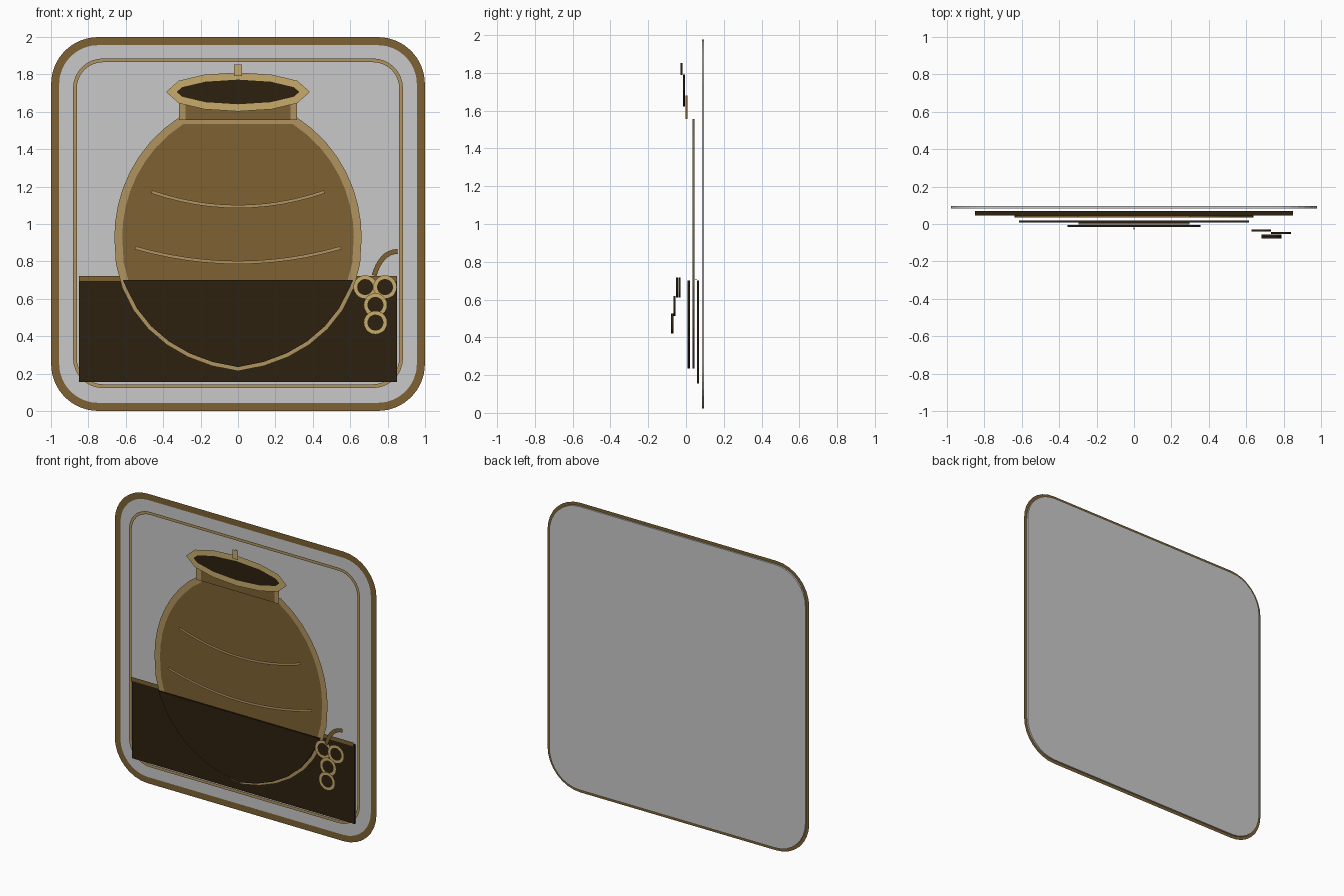
import bpy, bmesh, math
from mathutils import Vector

if "Cube" in bpy.data.objects:
    bpy.data.objects.remove(bpy.data.objects["Cube"])


def material(name, r, g, b):
    lin = [((c / 255 + 0.055) / 1.055) ** 2.4 for c in (r, g, b)] + [1]
    m = bpy.data.materials.new(name)
    m.use_nodes = True
    m.diffuse_color = lin
    m.node_tree.nodes["Principled BSDF"].inputs["Base Color"].default_value = lin
    return m


GREY = material("pale grey", 201, 201, 201)
BROWN = material("bronze brown", 126, 97, 51)
TAN = material("tan", 176, 148, 96)
GOLD = material("gold", 200, 171, 108)
DARK = material("dark umber", 45, 33, 16)

THICK = 0.011


def depth(i):
    """Middle y of layer i, counted from the back."""
    return 0.0895 - 0.0125 * i


def front(i):
    return depth(i) - THICK / 2 - 0.0008


def finish(bm, name, mat):
    me = bpy.data.meshes.new(name)
    bm.to_mesh(me)
    bm.free()
    me.materials.append(mat)
    ob = bpy.data.objects.new(name, me)
    bpy.context.collection.objects.link(ob)
    return ob


def plate(name, pts, layer, mat):
    """Extruded flat shape given by its x, z outline."""
    bm = bmesh.new()
    y = depth(layer) - THICK / 2
    face = bm.faces.new([bm.verts.new((x, y, z)) for x, z in pts])
    ext = bmesh.ops.extrude_face_region(bm, geom=[face])
    bmesh.ops.translate(bm, vec=(0, THICK, 0),
                        verts=[v for v in ext["geom"] if isinstance(v, bmesh.types.BMVert)])
    bmesh.ops.recalc_face_normals(bm, faces=bm.faces)
    return finish(bm, name, mat)


def ribbon(name, pts, width, layer, mat, closed=False):
    """Flat mitred stroke along a path, lying on the front of a layer."""
    p = [Vector(q) for q in pts]
    n = len(p)
    bm = bmesh.new()
    rows = []
    for i in range(n):
        a = p[i - 1] if closed or i > 0 else None
        b = p[(i + 1) % n] if closed or i < n - 1 else None
        d1 = (p[i] - a).normalized() if a is not None else (b - p[i]).normalized()
        d2 = (b - p[i]).normalized() if b is not None else d1
        mid = (d1 + d2).normalized()
        off = Vector((-mid.y, mid.x)) * (width / 2 / max(mid.dot(d1), 0.3))
        rows.append([bm.verts.new((q.x, front(layer), q.y)) for q in (p[i] + off, p[i] - off)])
    for i in range(n if closed else n - 1):
        (a, b), (c, d) = rows[i], rows[(i + 1) % n]
        bm.faces.new((a, b, d, c))
    bm.normal_update()
    bmesh.ops.reverse_faces(bm, faces=[f for f in bm.faces if f.normal.y > 0])
    return finish(bm, name, mat)


def bezier(a, b, c, d, n=8):
    a, b, c, d = map(Vector, (a, b, c, d))
    out = []
    for i in range(n + 1):
        t = i / n
        s = 1 - t
        out.append(tuple(a * s**3 + b * 3 * s * s * t + c * 3 * s * t * t + d * t**3))
    return out


def ellipse(cx, cz, rx, rz, n):
    return [(cx + rx * math.cos(math.tau * i / n), cz + rz * math.sin(math.tau * i / n))
            for i in range(n)]


def rounded(hx, z0, z1, r, n=8):
    pts = []
    for k, (sx, cz) in enumerate(((1, z1 - r), (-1, z1 - r), (-1, z0 + r), (1, z0 + r))):
        for i in range(n + 1):
            a = (k + i / n) * math.pi / 2
            pts.append((sx * (hx - r) + r * math.cos(a), cz + r * math.sin(a)))
    return pts


def box(hx, z0, z1):
    return [(-hx, z0), (hx, z0), (hx, z1), (-hx, z1)]


def mirrored(half):
    """Close a right-hand outline that ends on the centre line."""
    return half + [(-x, z) for x, z in reversed(half[:-1])]


# Backing panel with its frame and inner border line
panel = rounded(0.978, 0.022, 1.978, 0.23)
plate("back_panel", panel, 0, GREY)
ribbon("outer_frame", panel, 0.043, 0, BROWN, True)
ribbon("inner_border", rounded(0.872, 0.133, 1.875, 0.15), 0.02, 1, TAN, True)

# Table and its edge line
plate("table", box(0.85, 0.155, 0.70), 2, DARK)
plate("table_edge_core", box(0.85, 0.703, 0.707), 3, DARK)
ribbon("table_edge", [(-0.85, 0.707), (0.85, 0.707)], 0.031, 3, BROWN)

# Jar body, outline and decorative bands
upper = bezier((0.3, 1.555), (0.54, 1.4), (0.64, 1.15), (0.64, 0.93))
lower = bezier((0.64, 0.93), (0.655, 0.54), (0.37, 0.28), (0, 0.235))
body = mirrored(upper + lower[1:])
plate("jar_body", body, 4, BROWN)
ribbon("jar_outline", body, 0.042, 4, TAN, True)
for name, x, z, dip in (("upper_band", 0.462, 1.172, 0.105), ("lower_band", 0.55, 0.873, 0.105)):
    path = bezier((-x, z), (-x / 3, z - dip), (x / 3, z - dip), (x, z), 12)
    ribbon(name, path, 0.017, 5, TAN)

# Dark liquid filling the lower jar
plate("jar_liquid", mirrored([(0.615, 0.70)] + [q for q in lower if q[1] < 0.69]), 6, DARK)

# Neck with side strokes
plate("jar_neck", box(0.298, 1.555, 1.68), 7, BROWN)
for side, s in (("left", 1), ("right", -1)):
    ribbon("neck_edge_" + side, [(s * 0.298, 1.555), (s * 0.298, 1.68)], 0.036, 7, TAN)

# Mouth and rim
mouth = ellipse(0, 1.706, 0.356, 0.085, 12)
plate("jar_mouth", mouth, 8, DARK)
ribbon("jar_rim", mouth, 0.038, 8, GOLD, True)

# Small upright mark above the rim
plate("top_mark_core", box(0.002, 1.79, 1.853), 9, DARK)
ribbon("top_mark", [(0, 1.79), (0, 1.853)], 0.042, 9, GOLD)

# Grape cluster and stem
grapes = ((0.68, 0.663), (0.786, 0.663), (0.735, 0.567), (0.735, 0.473))
for i, (x, z) in enumerate(grapes):
    ring = ellipse(x, z, 0.053, 0.053, 20)
    plate(f"grape_{i + 1}", ring, 10 + i, DARK)
    ribbon(f"grape_ring_{i + 1}", ring, 0.02, 10 + i, GOLD, True)
ribbon("grape_stem", bezier((0.728, 0.725), (0.75, 0.80), (0.79, 0.853), (0.853, 0.853)),
       0.026, 13, BROWN)
